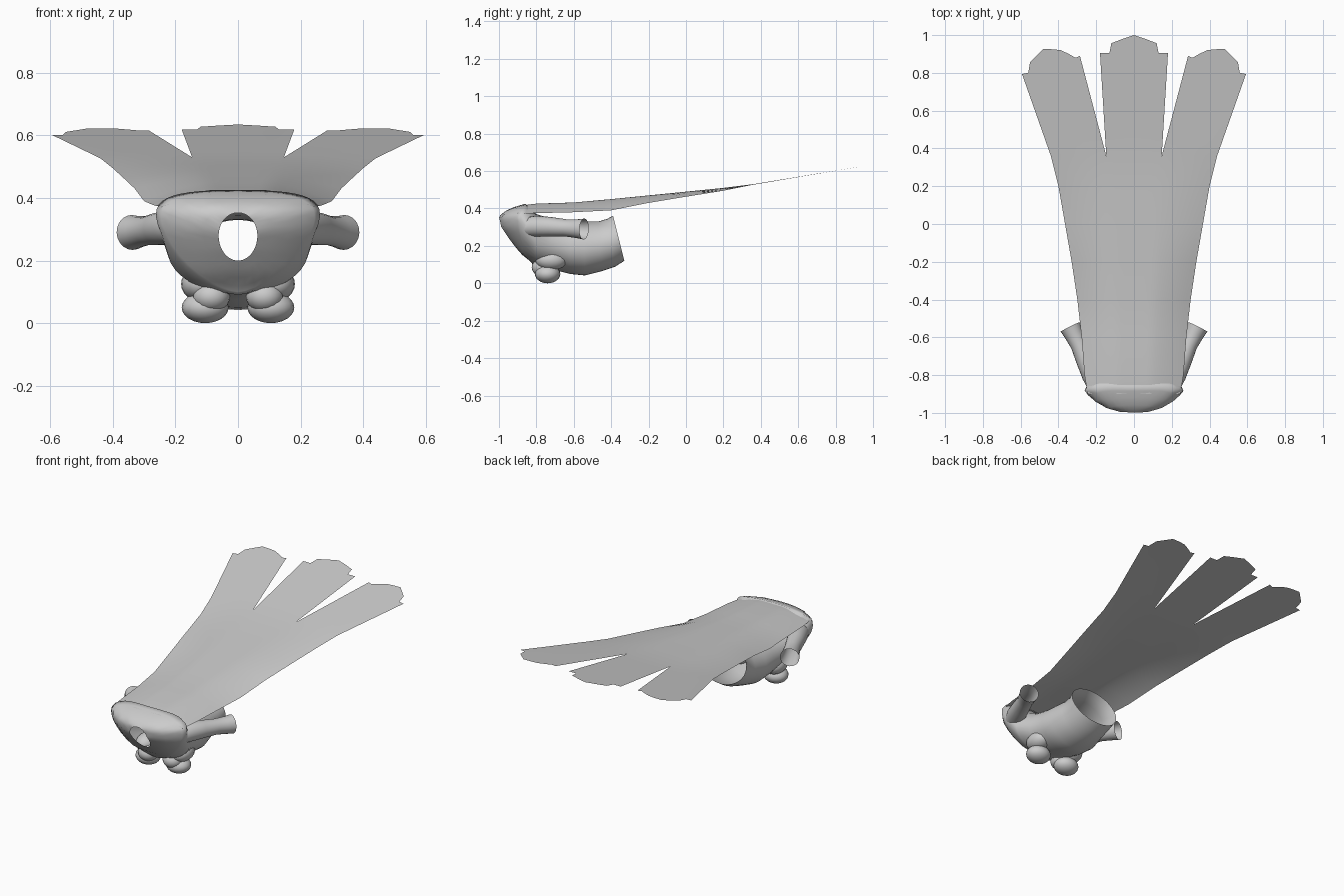
import bpy, bmesh, math
from mathutils import Vector

default = bpy.data.objects.get("Cube")
if default:
    bpy.data.objects.remove(default, do_unlink=True)


def make_object(name, bm, mirror=False, smooth=True):
    mesh = bpy.data.meshes.new(name)
    bm.to_mesh(mesh)
    bm.free()
    obj = bpy.data.objects.new(name, mesh)
    bpy.context.collection.objects.link(obj)
    for poly in mesh.polygons:
        poly.use_smooth = smooth
    if mirror:
        obj.modifiers.new("mirror", 'MIRROR')
    return obj


def bridge(bm, rows, closed):
    """Join neighbouring rows of vertices with quads."""
    for a, b in zip(rows, rows[1:]):
        n = len(a)
        for i in range(n if closed else n - 1):
            j = (i + 1) % n
            bm.faces.new((a[i], a[j], b[j], b[i]))


def lerp_table(table, t):
    for (t0, v0), (t1, v1) in zip(table, table[1:]):
        if t <= t1:
            k = max(0, (t - t0) / (t1 - t0))
            return v0 + (v1 - v0) * k
    return table[-1][1]


# Cape: one sheet that splits into three tails
TAIL = 8
COLS = 3 * TAIL
cape_rows = [  # y, half width, centre z, edge z
    (-.9, .245, .413, .372), (-.8, .262, .426, .375), (-.6, .277, .432, .38),
    (-.4, .30, .45, .39), (-.2, .33, .47, .43), (0, .365, .49, .463),
    (.2, .40, .51, .495), (.36, .44, .53, .527)]
bm = bmesh.new()
rows = []
for y, half, zc, ze in cape_rows:
    row = []
    for i in range(COLS + 1):
        u = 2 * i / COLS - 1
        drop = max(0, (abs(u) - .3) / .7) ** 1.5
        row.append(bm.verts.new((u * half, y, zc - (zc - ze) * drop)))
    rows.append(row)
bridge(bm, rows, False)

half_tip = [(-.18, .905), (-.13, .905), (-.12, .957), (-.06, .98)]
middle_tip = half_tip + [(0, 1)] + [(-x, y) for x, y in reversed(half_tip)]
left_tip = [(.286, .889), (.31, .88), (.345, .9), (.386, .92), (.43, .925),
            (.48, .926), (.55, .857), (.56, .80), (.593, .794)]
right_tip = [(-x, y) for x, y in reversed(left_tip)]
STEPS = 6
for k, tip in enumerate((right_tip, middle_tip, left_tip)):
    root = rows[-1][k * TAIL:(k + 1) * TAIL + 1]
    tail = [root]
    for s in range(1, STEPS + 1):
        t = s / STEPS
        line = []
        for v, (tx, ty) in zip(root, tip):
            x = v.co.x + (tx - v.co.x) * t
            y = v.co.y + (ty - v.co.y) * t
            z = v.co.z + (.535 + (ty - .4) * .167 - v.co.z) * t
            line.append(bm.verts.new((x, y, z)))
        tail.append(line)
    bridge(bm, tail, False)
make_object("cape", bm)

# Hood and body: loft from the face opening, over the rim, to the open back
SIDES = 40
face_profile = [(.09, -.81), (.12, -.835), (.155, -.88), (.235, -.945),
                (.30, -.99), (.36, -1), (.40, -.945), (.425, -.86)]
face_rings = [  # half width, top z, widest z, bottom z, lower exponent
    (.062, .353, .28, .20, 2), (.11, .37, .295, .175, 1.9),
    (.165, .39, .31, .145, 1.8), (.215, .408, .325, .118, 1.65),
    (.245, .418, .335, .10, 1.55), (.262, .425, .34, .09, 1.5)]
body_rings = [  # top y, bottom y, half width, top z, bottom z
    (-.80, -.80, .225, .37, .095), (-.72, -.72, .19, .345, .075),
    (-.62, -.62, .18, .332, .05), (-.55, -.54, .178, .33, .042),
    (-.47, -.45, .16, .33, .065), (-.42, -.38, .158, .345, .088),
    (-.39, -.33, .165, .362, .12)]


def power(value, exponent):
    return math.copysign(abs(value) ** exponent, value)


bm = bmesh.new()
rings = []
for index, (half, top, mid, bottom, low) in enumerate(face_rings):
    ring = []
    for i in range(SIDES):
        a = 2 * math.pi * i / SIDES
        c, s = math.cos(a), math.sin(a)
        e = 2 / (2 + .2 * index) if c > 0 else 2 / low
        x = half * power(s, e)
        z = mid + power(c, e) * (top - mid if c > 0 else mid - bottom)
        y = lerp_table(face_profile, z) + .1 * (abs(x) / .25) ** 2.6
        ring.append(bm.verts.new((x, y, z)))
    rings.append(ring)
for y_top, y_low, half, top, bottom in body_rings:
    ring = []
    for i in range(SIDES):
        a = 2 * math.pi * i / SIDES
        h = (1 + math.cos(a)) / 2
        ring.append(bm.verts.new((half * math.sin(a), y_low + (y_top - y_low) * h,
                                  bottom + (top - bottom) * h)))
    rings.append(ring)
bridge(bm, rings, True)
bmesh.ops.recalc_face_normals(bm, faces=bm.faces[:])
make_object("hood_and_body", bm)


def tube(name, path, sides=20):
    """Open tube along (x, y, z, radius) points, mirrored to both sides."""
    bm = bmesh.new()
    pts = [Vector(p[:3]) for p in path]
    rings = []
    for i, p in enumerate(pts):
        d = (pts[min(i + 1, len(pts) - 1)] - pts[max(i - 1, 0)]).normalized()
        side = d.cross(Vector((0, 0, 1))).normalized()
        up = side.cross(d)
        r = path[i][3]
        rings.append([bm.verts.new(p + r * (math.cos(a) * side + math.sin(a) * up))
                      for a in (2 * math.pi * k / sides for k in range(sides))])
    bridge(bm, rings, True)
    bmesh.ops.recalc_face_normals(bm, faces=bm.faces[:])
    return make_object(name, bm, mirror=True)


def blob(name, centre, radii):
    bm = bmesh.new()
    bmesh.ops.create_uvsphere(bm, u_segments=20, v_segments=12, radius=1)
    for v in bm.verts:
        v.co = Vector(centre) + Vector([c * r for c, r in zip(v.co, radii)])
    return make_object(name, bm, mirror=True)


# Open sleeves
tube("sleeves", [(.19, -.87, .30, .05), (.22, -.80, .305, .056), (.255, -.72, .302, .052),
                 (.29, -.64, .296, .046), (.318, -.585, .292, .05), (.338, -.545, .29, .056)])

# Short legs and rounded feet
blob("thighs", (.12, -.72, .125), (.062, .085, .055))
blob("ankles", (.085, -.765, .085), (.06, .06, .05))
blob("feet", (.105, -.74, .05), (.075, .068, .05))
